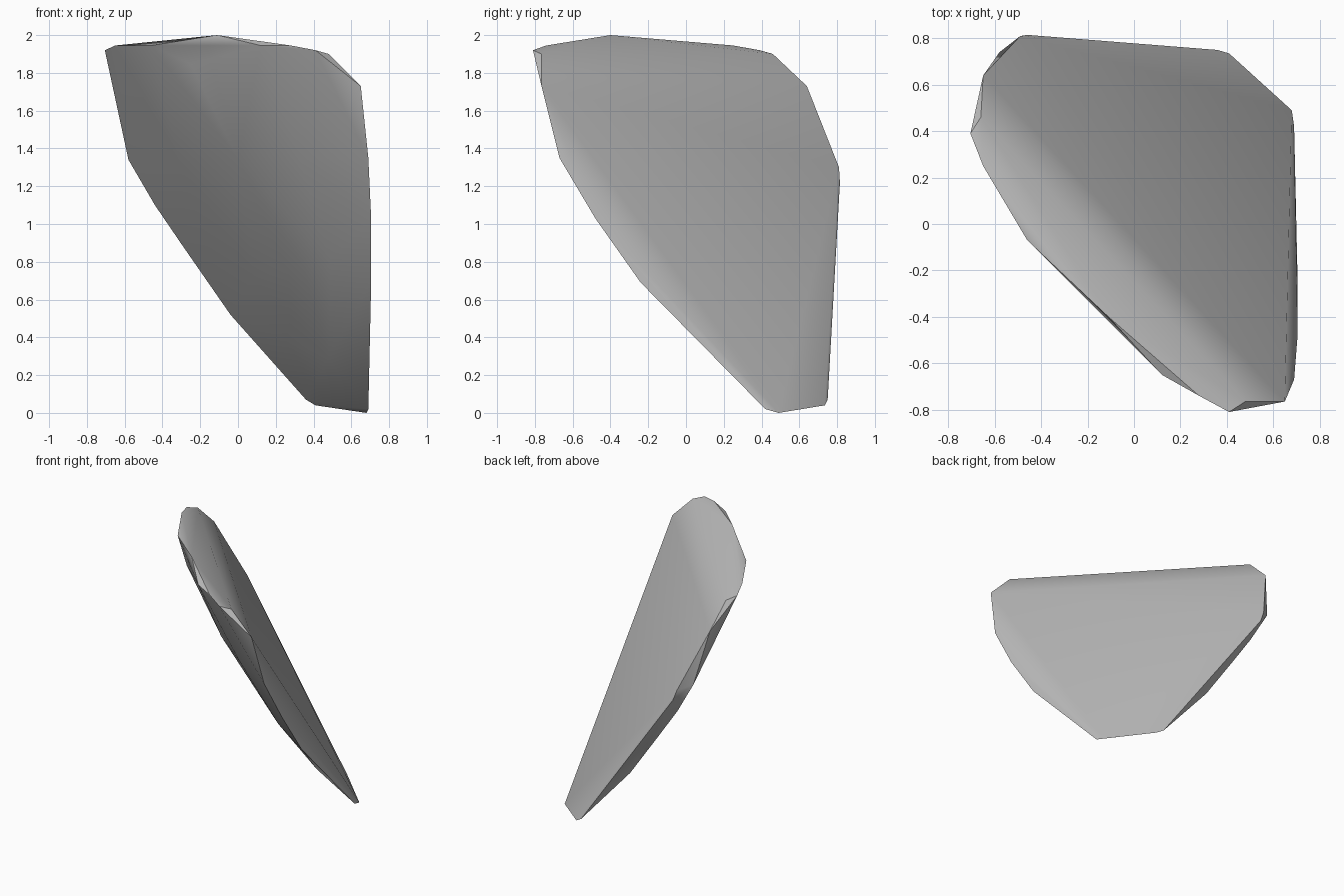
import bpy
import bmesh
from math import radians


def make_material(name, colour):
    """Plain flat colour, visible in the viewport and in a render."""
    material = bpy.data.materials.new(name)
    material.use_nodes = True
    material.diffuse_color = colour
    for node in material.node_tree.nodes:
        if node.type == 'BSDF_PRINCIPLED':
            node.inputs["Base Color"].default_value = colour
    return material


def make_hull(name, outlines, material, crease_angle):
    """Skin a convex shell over a few outlines and shade it smooth."""
    mesh = bpy.data.meshes.new(name)
    shell = bmesh.new()
    for outline in outlines:
        for point in outline:
            shell.verts.new(point)
    result = bmesh.ops.convex_hull(shell, input=shell.verts)
    # Drop any point that ended up inside the shell
    unused = [v for v in result["geom_interior"] if isinstance(v, bmesh.types.BMVert)]
    bmesh.ops.delete(shell, geom=unused, context='VERTS')
    bmesh.ops.recalc_face_normals(shell, faces=shell.faces)
    shell.to_mesh(mesh)
    shell.free()
    mesh.materials.append(material)
    part = bpy.data.objects.new(name, mesh)
    bpy.context.collection.objects.link(part)
    bpy.ops.object.select_all(action='DESELECT')
    part.select_set(True)
    bpy.context.view_layer.objects.active = part
    bpy.ops.object.shade_smooth_by_angle(angle=radians(crease_angle))
    return part


default_cube = bpy.data.objects.get("Cube")
if default_cube:
    bpy.data.objects.remove(default_cube, do_unlink=True)

# Broad flat back of the shard
flat_back = [
    (.68, .49, 0), (.41, .735, .04), (.36, .75, .07),
    (-.46, .815, 1.22), (-.49, .81, 1.3), (-.65, .64, 1.73),
    (-.66, .46, 1.9), (.48, -.765, 1.9), (.65, -.765, 1.73),
]

# Curved side rims
right_rim = [(-.04, .73, .52), (-.29, .73, .88), (-.44, .73, 1.1), (-.58, .74, 1.34)]
left_rim = [(.69, .42, .02), (.705, -.24, .69), (.705, -.48, 1.03), (.69, -.67, 1.35)]

# Upper edge with its single peak
crown = [
    (-.705, .39, 1.92), (-.65, .25, 1.945), (-.46, -.07, 1.945),
    (-.11, -.4, 2), (.12, -.65, 1.945), (.28, -.74, 1.945), (.41, -.81, 1.92),
]

# Swelling of the front: a central spine and a softer row on each side
front_spine = [(.48, .26, .29), (.35, -.055, .757), (0, -.2, 1.346), (-.25, -.26, 1.845)]
front_flanks = [(.085, .325, .72), (-.31, .25, 1.33), (.485, -.205, .81), (.33, -.45, 1.34)]

stone_grey = make_material("stone grey", (.5, .5, .5, 1))
make_hull("shard", [flat_back, right_rim, left_rim, crown, front_spine, front_flanks],
          stone_grey, 40)
